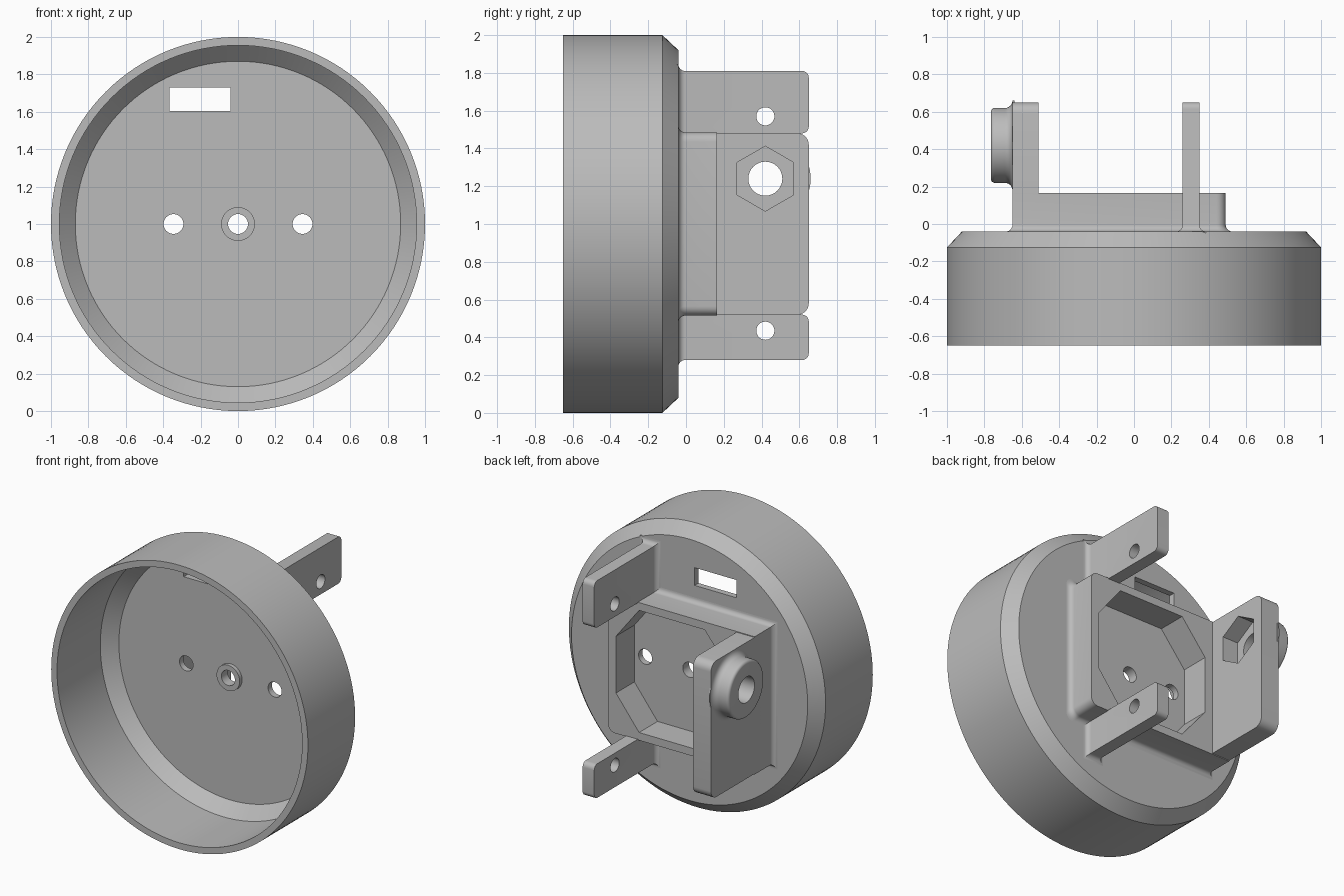
import bpy, bmesh, math

cube = bpy.data.objects.get("Cube")
if cube:
    bpy.data.objects.remove(cube, do_unlink=True)

GREY = (0.5, 0.5, 0.5, 1)
grey = bpy.data.materials.new("plain grey")
grey.use_nodes = True
grey.diffuse_color = GREY
grey.node_tree.nodes["Principled BSDF"].inputs["Base Color"].default_value = GREY


def finish(name, bm):
    """Turn a bmesh into a clean object."""
    bmesh.ops.remove_doubles(bm, verts=bm.verts, dist=1e-5)
    bmesh.ops.recalc_face_normals(bm, faces=bm.faces)
    mesh = bpy.data.meshes.new(name)
    bm.to_mesh(mesh)
    bm.free()
    mesh.materials.append(grey)
    obj = bpy.data.objects.new(name, mesh)
    bpy.context.collection.objects.link(obj)
    return obj


def bridge(bm, a, b):
    for i in range(len(a)):
        j = (i + 1) % len(a)
        bm.faces.new((a[i], a[j], b[j], b[i]))


def lathe(name, profile, axis, centre, segs=64):
    """Spin a closed (radius, position) profile about the x or y axis."""
    bm = bmesh.new()
    rings = []
    for r, t in profile:
        ring = []
        for k in range(segs):
            ang = math.pi / 2 + math.tau * k / segs
            u, z = centre[0] + r * math.cos(ang), centre[1] + r * math.sin(ang)
            ring.append(bm.verts.new((u, t, z) if axis == "Y" else (t, u, z)))
        rings.append(ring)
    for i in range(len(rings)):
        bridge(bm, rings[i - 1], rings[i])
    return finish(name, bm)


def prism(name, outline, layers):
    """Loft an (x, z) outline along y; layers are (y, grow x, grow z)."""
    mx = sum(p[0] for p in outline) / len(outline)
    mz = sum(p[1] for p in outline) / len(outline)
    bm = bmesh.new()
    rings = [[bm.verts.new((x + math.copysign(gx, x - mx) * (1 if gx >= 0 else -1), y,
                            z + (gz if z > mz else -gz))) for x, z in outline]
             for y, gx, gz in layers]
    for a, b in zip(rings, rings[1:]):
        bridge(bm, a, b)
    bm.faces.new(rings[0])
    bm.faces.new(rings[-1])
    return finish(name, bm)


def rect(x0, x1, z0, z1, r=0.0, steps=6):
    """Rectangle whose +x corners may be rounded."""
    pts = [(x0, z1), (x0, z0)]
    if not r:
        return pts + [(x1, z0), (x1, z1)]
    for cz, start in ((z0 + r, -90), (z1 - r, 0)):
        for k in range(steps + 1):
            a = math.radians(start + 90 * k / steps)
            pts.append((x1 - r + r * math.cos(a), cz + r * math.sin(a)))
    return pts


def foot(r=0.035, steps=6):
    """Layers of a concave fillet where a part meets the back plate."""
    arc = [math.pi / 2 * k / steps for k in range(steps + 1)]
    return [(BACK - 0.01, r, r)] + [
        (BACK + r * (1 - math.cos(a)), r * (1 - math.sin(a)), r * (1 - math.sin(a)))
        for a in arc]


def rounded_end(y, r, steps=6):
    """Layers that round the upper and lower corners of a free end."""
    arc = [math.pi / 2 * k / steps for k in range(steps + 1)]
    return [(y - r + r * math.sin(a), 0, -r * (1 - math.cos(a))) for a in arc]


def rod(r, a, b, axis, centre, segs=32):
    return lathe("cutter", [(0, a), (r, a), (r, b), (0, b)], axis, centre, segs)


def cut(obj, *cutters):
    for c in cutters:
        c.hide_render = True
        mod = obj.modifiers.new("cut", "BOOLEAN")
        mod.operation, mod.solver, mod.object = "DIFFERENCE", "EXACT", c
        bpy.context.view_layer.objects.active = obj
        bpy.ops.object.modifier_apply(modifier=mod.name)
        bpy.data.objects.remove(c, do_unlink=True)


BACK, END = -0.04, 0.65
PIVOT = (0.42, 1.24)

# Round cup with chamfered back, thin wall and a raised ring around the centre bore
cup = lathe("cup", [
    (0.053, BACK), (0.92, BACK), (1, -0.125), (1, -0.65), (0.955, -0.65),
    (0.955, -0.168), (0.87, -0.083), (0.09, -0.083), (0.09, -0.11), (0.053, -0.11)],
    "Y", (0, 1), 128)
cut(cup,
    *[rod(0.053, -0.2, 0.1, "Y", (s * 0.345, 1)) for s in (-1, 1)],
    prism("cutter", rect(-0.365, -0.04, 1.605, 1.73), [(-0.2, 0, 0), (0.1, 0, 0)]))

# Raised frame with an eight-sided pocket open to the back plate
frame = prism("raised_frame", rect(-0.65, 0.49, 0.515, 1.485, 0.05),
              foot() + [(0.165, 0, 0)])
pocket = [(0.43, 1.2), (0.25, 1.43), (-0.26, 1.43), (-0.45, 1.2)]
pocket += [(x, 2 - z) for x, z in reversed(pocket)]
cut(frame, prism("cutter", pocket, [(-0.2, 0, 0), (0.3, 0, 0)]))

# Upright side plate with hexagonal nut recess and bore
plate = prism("side_plate", rect(-0.65, -0.51, 0.52, 1.48),
              [(0.1, 0, 0)] + rounded_end(END, 0.06))
cut(plate,
    rod(0.172, -0.63, -0.45, "X", PIVOT, 6),
    rod(0.09, -0.8, -0.4, "X", PIVOT))

# Round boss with a filleted base on the outside of the plate
fillet = [(0.24 - 0.04 * math.sin(a), -0.65 - 0.04 * (1 - math.cos(a)))
          for a in [math.pi / 2 * k / 6 for k in range(7)]]
lip = [(0.18 + 0.02 * math.cos(a), -0.745 - 0.02 * math.sin(a))
       for a in [math.pi / 2 * k / 4 for k in range(5)]]
boss = lathe("pivot_boss", [(0.09, -0.64), (0.24, -0.64)] + fillet + lip + [(0.09, -0.765)],
             "X", PIVOT)

# Two drilled arms
arms = []
for name, z0, z1, hole in (("upper_arm", 1.48, 1.81, 1.57), ("lower_arm", 0.28, 0.52, 0.435)):
    arm = prism(name, rect(0.26, 0.35, z0, z1), foot() + rounded_end(END, 0.035))
    cut(arm, rod(0.048, 0.1, 0.5, "X", (0.42, hole)))
    arms.append(arm)

# Smooth shading with crisp edges
bpy.ops.object.select_all(action="DESELECT")
for obj in [cup, frame, plate, boss] + arms:
    obj.select_set(True)
    bpy.context.view_layer.objects.active = obj
bpy.ops.object.shade_smooth_by_angle(angle=math.radians(30))
